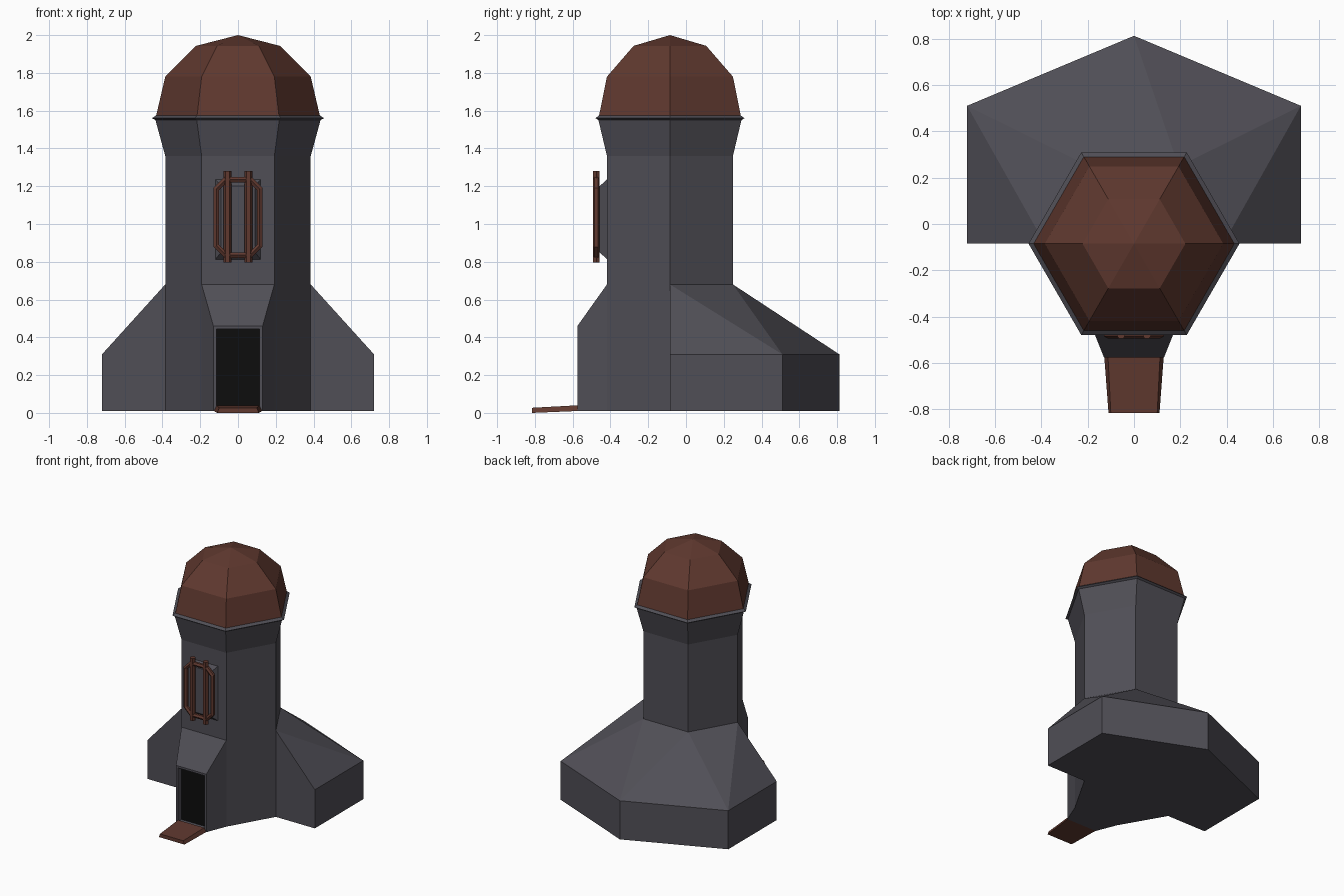
import bpy, bmesh, math
from mathutils import Vector

if "Cube" in bpy.data.objects:
    bpy.data.objects.remove(bpy.data.objects["Cube"])

CY = -0.085  # y of the tower axis


def material(name, rgb):
    m = bpy.data.materials.new(name)
    m.diffuse_color = (*rgb, 1)
    m.use_nodes = True
    m.node_tree.nodes["Principled BSDF"].inputs["Base Color"].default_value = m.diffuse_color
    return m


STONE = material("dark_stone", (0.08, 0.077, 0.093))
COPPER = material("red_copper", (0.115, 0.040, 0.028))
BLACK = material("doorway_black", (0.004, 0.004, 0.004))


def finish(name, bm, *mats):
    bmesh.ops.recalc_face_normals(bm, faces=bm.faces)
    me = bpy.data.meshes.new(name)
    bm.to_mesh(me)
    bm.free()
    for m in mats:
        me.materials.append(m)
    ob = bpy.data.objects.new(name, me)
    bpy.context.collection.objects.link(ob)
    return ob


def hex_ring(bm, r, z):
    return [bm.verts.new((r * math.cos(i * math.pi / 3), CY + r * math.sin(i * math.pi / 3), z))
            for i in range(6)]


def bridge(bm, a, b, sides=None):
    n = len(a)
    for i in (range(n) if sides is None else sides):
        j = (i + 1) % n
        bm.faces.new((a[i], a[j], b[j], b[i]))


def frustum(name, back, front, mat):
    """Closed solid between two four-point outlines."""
    bm = bmesh.new()
    a, b = [bm.verts.new(p) for p in back], [bm.verts.new(p) for p in front]
    bridge(bm, a, b)
    bm.faces.new(a)
    bm.faces.new(b)
    return finish(name, bm, mat)


# Tower shaft with flared top and lip
bm = bmesh.new()
foot = hex_ring(bm, 0.385, 0.01)
waist = hex_ring(bm, 0.385, 0.68)
bridge(bm, foot, waist, (3, 5))
low = waist
for r, z in ((0.385, 1.36), (0.437, 1.55), (0.455, 1.56), (0.433, 1.575)):
    ring = hex_ring(bm, r, z)
    bridge(bm, low, ring)
    low = ring

# Rear skirt: upright wall and sloping roof grown from the shaft
plan = [(0.72, CY), (0.72, 0.51), (0, 0.812), (-0.72, 0.51), (-0.72, CY)]
base = [bm.verts.new((x, y, 0.01)) for x, y in plan]
eave = [bm.verts.new((x, y, 0.31)) for x, y in plan]
bridge(bm, base, eave, range(4))
for f in ((eave[0], eave[1], waist[0]), (waist[0], eave[1], waist[1]),
          (eave[1], eave[2], waist[1]), (waist[1], eave[2], waist[2]),
          (eave[2], eave[3], waist[2]), (waist[2], eave[3], waist[3]),
          (eave[3], eave[4], waist[3]),
          (foot[0], base[0], eave[0], waist[0]), (foot[3], base[4], eave[4], waist[3])):
    bm.faces.new(f)

# Entrance porch
p = [bm.verts.new((x, -0.575, z)) for x, z in ((-0.13, 0.01), (0.13, 0.01), (0.13, 0.46), (-0.13, 0.46))]
door = bm.faces.new(p)
bm.faces.new((p[3], p[2], waist[5], waist[4]))
bm.faces.new((foot[4], p[0], p[3], waist[4]))
bm.faces.new((foot[5], p[1], p[2], waist[5]))

# Underside
bm.faces.new([foot[0], *base, foot[3], foot[4], p[0], p[1], foot[5]])
for v in (foot[1], foot[2]):
    bm.verts.remove(v)

# Recessed black doorway
bmesh.ops.recalc_face_normals(bm, faces=bm.faces)
bmesh.ops.inset_individual(bm, faces=[door], thickness=0.022)
bmesh.ops.inset_individual(bm, faces=[door], thickness=0.001, depth=-0.045)
door.material_index = 1
finish("tower_body", bm, STONE, BLACK)

# Faceted dome
bm = bmesh.new()
low = hex_ring(bm, 0.433, 1.575)
for r, z in ((0.385, 1.78), (0.222, 1.943)):
    ring = hex_ring(bm, r, z)
    bridge(bm, low, ring)
    low = ring
tip = bm.verts.new((0, CY, 2.0))
for i in range(6):
    bm.faces.new((low[i], low[(i + 1) % 6], tip))
finish("dome", bm, COPPER)

# Entrance ramp
frustum("ramp",
        [(-0.128, -0.575, 0.01), (0.128, -0.575, 0.01), (0.112, -0.575, 0.04), (-0.112, -0.575, 0.04)],
        [(-0.11, -0.815, 0), (0.11, -0.815, 0), (0.1, -0.815, 0.027), (-0.1, -0.815, 0.027)], COPPER)


# Raised wall panel
def rect(w, z0, z1, y):
    return [(-w, y, z0), (w, y, z0), (w, y, z1), (-w, y, z1)]


frustum("wall_panel", rect(0.122, 0.81, 1.24, -0.415), rect(0.09, 0.85, 1.2, -0.457), STONE)


# Plain ornamental grille: eight-sided frame crossed by two upright bars
def rod(name, points, radius, closed=False):
    cu = bpy.data.curves.new(name, 'CURVE')
    cu.dimensions = '3D'
    cu.bevel_depth = radius
    cu.bevel_resolution = 1
    cu.use_fill_caps = True
    s = cu.splines.new('POLY')
    s.points.add(len(points) - 1)
    for q, (x, z) in zip(s.points, points):
        q.co = (x, -0.475, z, 1)
    s.use_cyclic_u = closed
    s.use_smooth = False
    cu.materials.append(COPPER)
    ob = bpy.data.objects.new(name, cu)
    bpy.context.collection.objects.link(ob)
    bpy.ops.object.select_all(action='DESELECT')
    ob.select_set(True)
    bpy.context.view_layer.objects.active = ob
    bpy.ops.object.convert(target='MESH')


right = [(0.065, 0.835), (0.115, 0.885), (0.115, 1.185), (0.065, 1.235)]
rod("grille_frame", right + [(-x, z) for x, z in reversed(right)], 0.018, True)
for side, x in (("left", -0.056), ("right", 0.056)):
    rod("grille_bar_" + side, [(x, 0.795), (x, 1.28)], 0.021)
